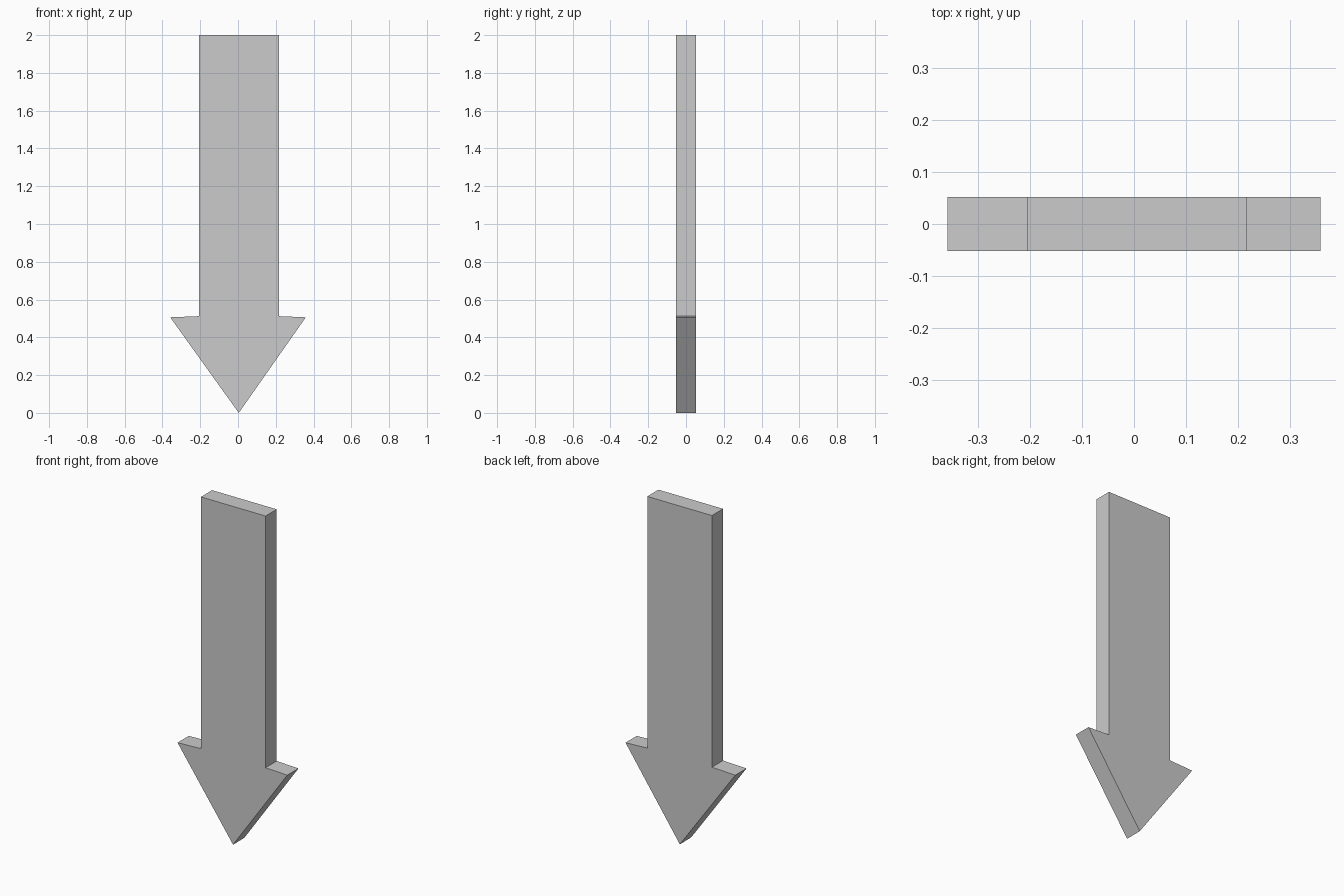
import bpy
import bmesh

if "Cube" in bpy.data.objects:
    bpy.data.objects.remove(bpy.data.objects["Cube"])

HALF_DEPTH = 0.052

# Arrow outline in the x-z plane, starting at the tip, counter-clockwise from the front
outline = [
    (0.004, 0.0),
    (0.359, 0.506), (0.217, 0.512),
    (0.217, 2.0), (-0.206, 2.0),
    (-0.206, 0.512), (-0.359, 0.506),
]

# Extrude the outline into a solid slab
bm = bmesh.new()
front = bm.faces.new([bm.verts.new((x, -HALF_DEPTH, z)) for x, z in outline])
result = bmesh.ops.extrude_face_region(bm, geom=[front], use_keep_orig=True)
back_verts = [v for v in result["geom"] if isinstance(v, bmesh.types.BMVert)]
bmesh.ops.translate(bm, verts=back_verts, vec=(0, 2 * HALF_DEPTH, 0))
bmesh.ops.recalc_face_normals(bm, faces=bm.faces)

mesh = bpy.data.meshes.new("down_arrow")
bm.to_mesh(mesh)
bm.free()
arrow = bpy.data.objects.new("down_arrow", mesh)
bpy.context.collection.objects.link(arrow)
